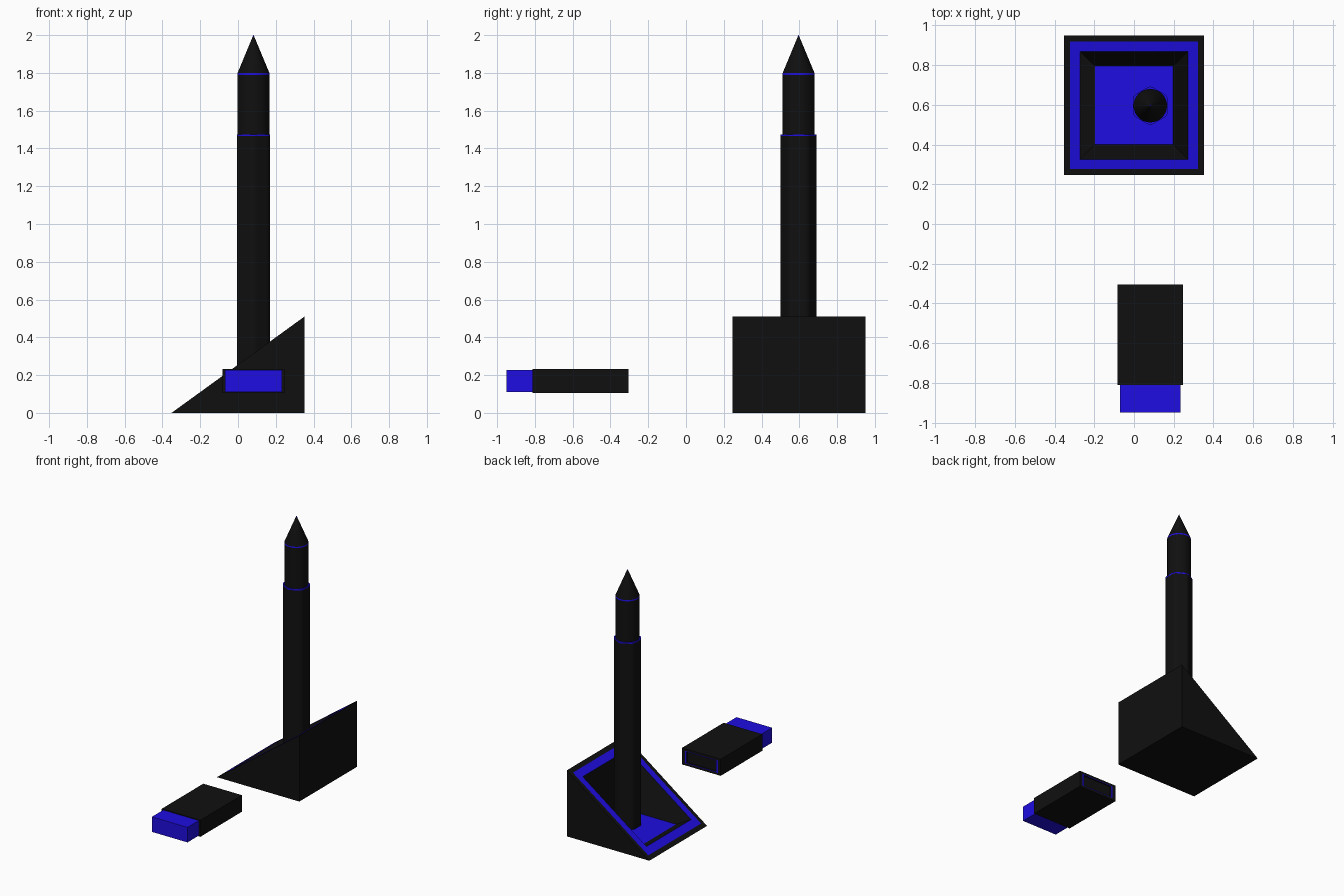
import bpy, bmesh
from math import cos, sin, radians

if "Cube" in bpy.data.objects:
    bpy.data.objects.remove(bpy.data.objects["Cube"])


def material(name, rgb):
    m = bpy.data.materials.new(name)
    m.diffuse_color = (*rgb, 1)
    m.use_nodes = True
    m.node_tree.nodes["Principled BSDF"].inputs["Base Color"].default_value = m.diffuse_color
    return m


MATS = [material("black", (0.005, 0.005, 0.005)),
        material("blue", (0.013, 0.004, 0.75))]
K, B = 0, 1


def loft(name, rings, bands, start, end, smooth=False):
    """Skin a stack of rings; one colour per band plus the two end caps."""
    bm = bmesh.new()
    loops = [[bm.verts.new(p) for p in ring] for ring in rings]
    n = len(rings[0])
    for lo, hi, mat in zip(loops, loops[1:], bands):
        for i in range(n):
            j = (i + 1) % n
            bm.faces.new((lo[i], lo[j], hi[j], hi[i])).material_index = mat
    bm.faces.new(loops[0][::-1]).material_index = start
    bm.faces.new(loops[-1]).material_index = end
    bmesh.ops.remove_doubles(bm, verts=bm.verts, dist=1e-4)
    bmesh.ops.recalc_face_normals(bm, faces=bm.faces)
    me = bpy.data.meshes.new(name)
    bm.to_mesh(me)
    bm.free()
    for m in MATS:
        me.materials.append(m)
    ob = bpy.data.objects.new(name, me)
    bpy.context.collection.objects.link(ob)
    if smooth:
        bpy.ops.object.select_all(action='DESELECT')
        ob.select_set(True)
        bpy.context.view_layer.objects.active = ob
        bpy.ops.object.shade_smooth_by_angle(angle=radians(25))
    return ob


# Wedge stand with a sunken tray in its sloping face
SIGNS = [(-1, -1), (1, -1), (1, 1), (-1, 1)]
HALF, HIGH, STAND_Y = 0.352, 0.51, 0.598


def square(half, z=None):
    return [(sx * half, STAND_Y + sy * half,
             HIGH * (sx * half + HALF) / (2 * HALF) if z is None else z)
            for sx, sy in SIGNS]


loft("wedge_stand",
     [square(HALF, 0), square(HALF), square(0.322), square(0.272), square(0.197, 0.03)],
     [K, K, B, K], K, B)


# Pencil: soft-cornered hexagonal body, round collar, cone point
def section(z, radius, flat=None):
    pts = []
    for i in range(48):
        t = i * 7.5
        off = radians((t + 30) % 60 - 30)
        r = min(radius, flat / cos(off)) if flat else radius
        pts.append((0.082 + r * cos(radians(t)), 0.596 + r * sin(radians(t)), z))
    return pts


loft("pencil",
     [section(0.03, 0.096, 0.087), section(1.465, 0.096, 0.087),
      section(1.475, 0.096, 0.087), section(1.475, 0.084),
      section(1.79, 0.084), section(1.80, 0.084),
      section(1.99, 0.005), section(2.0, 0.001)],
     [K, B, B, K, B, K, B], K, B, smooth=True)


# Eraser block and its sleeve
def rect(y, hx, hz):
    return [(0.082 + sx * hx, y, 0.168 + sz * hz) for sx, sz in SIGNS]


loft("eraser", [rect(-0.95, 0.152, 0.058), rect(-0.60, 0.152, 0.058)], [B], B, B)
loft("eraser_sleeve",
     [rect(-0.812, 0.165, 0.064), rect(-0.305, 0.165, 0.064),
      rect(-0.305, 0.140, 0.048), rect(-0.305, 0.126, 0.043),
      rect(-0.315, 0.124, 0.042)],
     [K, K, B, K], K, K)
